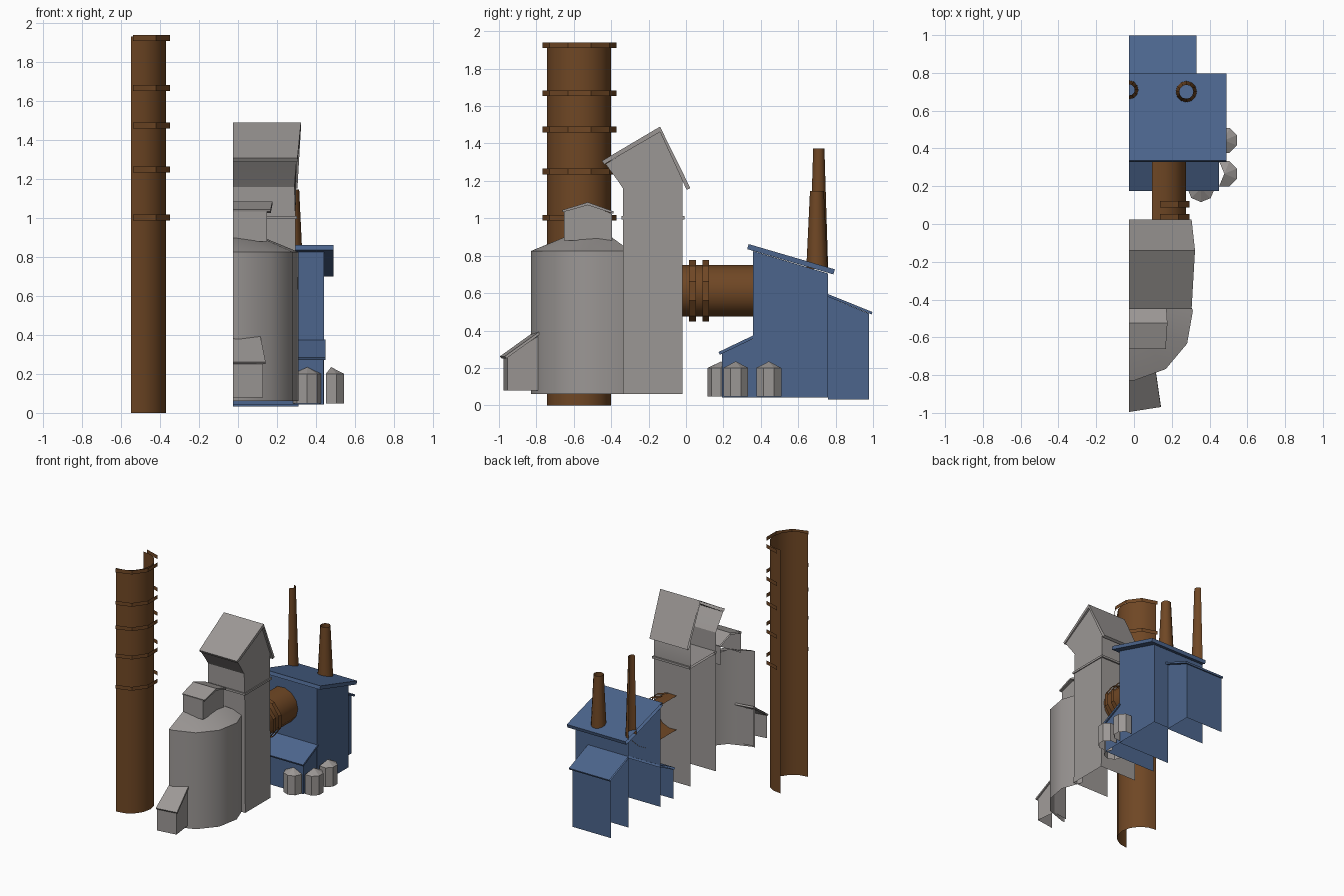
import bpy, bmesh, math
from mathutils import Vector

if "Cube" in bpy.data.objects:
    bpy.data.objects.remove(bpy.data.objects["Cube"])

CUT = -0.026  # the buildings are half shells, open on this plane


def material(name, rgb):
    m = bpy.data.materials.new(name)
    m.diffuse_color = (*rgb, 1)
    m.use_nodes = True
    m.node_tree.nodes["Principled BSDF"].inputs["Base Color"].default_value = m.diffuse_color
    return m


GREY = material("grey_concrete", (0.33, 0.31, 0.30))
BLUE = material("blue_panel", (0.072, 0.13, 0.265))
BROWN = material("rust_brown", (0.16, 0.063, 0.018))


def finish(name, verts, faces, mat, smooth=0):
    bm = bmesh.new()
    vs = [bm.verts.new(v) for v in verts]
    for f in faces:
        bm.faces.new([vs[i] for i in f])
    bmesh.ops.remove_doubles(bm, verts=bm.verts, dist=1e-5)
    bmesh.ops.recalc_face_normals(bm, faces=bm.faces)
    me = bpy.data.meshes.new(name)
    bm.to_mesh(me)
    bm.free()
    ob = bpy.data.objects.new(name, me)
    bpy.context.collection.objects.link(ob)
    me.materials.append(mat)
    if smooth:
        bpy.ops.object.select_all(action='DESELECT')
        ob.select_set(True)
        bpy.context.view_layer.objects.active = ob
        bpy.ops.object.shade_smooth_by_angle(angle=math.radians(smooth))
    return ob


def shell(name, pts, mat, closed=False, skew=0.0, smooth=0):
    """Outline of (y, z, x) points: one end face, plus strips back to the cut plane."""
    n = len(pts)
    verts = [(x, y, z) for y, z, x in pts] + [(CUT, y + skew, z) for y, z, x in pts]
    faces = [tuple(range(n))]
    for i in range(n if closed else n - 1):
        j = (i + 1) % n
        faces.append((i, j, n + j, n + i))
    return finish(name, verts, faces, mat, smooth)


def roof(name, path, t, mat, skew=0.0):
    """Slab of thickness t under a top line of (y, z, x) points."""
    def normal(a, b):
        d = Vector((b[0] - a[0], b[1] - a[1])).normalized()
        return Vector((d.y, -d.x)) * t
    low = []
    for i, p in enumerate(path):
        if 0 < i < len(path) - 1:
            o = Vector((0, -1.3 * t))
        else:
            o = normal(path[0], path[1]) if i == 0 else normal(path[-2], path[-1])
        low.append((p[0] + o.x, p[1] + o.y, p[2]))
    return shell(name, path + low[::-1], mat, True, skew)


def arc(a, b, n):
    return [a + (b - a) * i / n for i in range(n + 1)]


def turned(name, centre, rings, angles, mat, axis='z', smooth=0):
    """Open shell swept over angles; rings are (radius, distance along axis)."""
    verts, faces, m = [], [], len(angles)
    for r, h in rings:
        for a in angles:
            u = centre[0] + r * math.cos(math.radians(a))
            v = centre[1] + r * math.sin(math.radians(a))
            verts.append((u, v, h) if axis == 'z' else (u, h, v))
    for k in range(len(rings) - 1):
        for i in range(m - 1):
            q = [k * m + i, k * m + i + 1, (k + 1) * m + i + 1, (k + 1) * m + i]
            if rings[k + 1][0] == 0:
                q.pop()
            faces.append(q)
    return finish(name, verts, faces, mat, smooth)


HALF = arc(-90, 90, 5)

# Great stack: half tube with open bands
turned("tall_stack", (-0.541, -0.572), [(0.172, 0), (0.172, 1.932)],
       arc(-93, 93, 8), BROWN, smooth=40)
for i, z in enumerate((1.002, 1.25, 1.475, 1.668, 1.925)):
    turned(f"stack_band_{i}", (-0.538, -0.57), [(0.198, z - 0.015), (0.198, z + 0.015)],
           HALF, BROWN)

# Linking pipe with two bands
turned("link_pipe", (0.135, 0.612), [(0.14, -0.03), (0.14, 0.36)],
       arc(-106, 106, 8), BROWN, 'y', 40)
for i, y in enumerate((0.035, 0.105)):
    turned(f"pipe_band_{i}", (0.138, 0.612), [(0.165, y - 0.018), (0.165, y + 0.018)],
           HALF, BROWN, 'y')

# Round silo and cone top
turned("silo", (CUT, -0.49), [(0.339, 0.06), (0.339, 0.825), (0, 0.965)],
       [-90] + arc(-85, 35, 4), GREY, smooth=35)

# Dormer on the silo
shell("dormer", [(-0.652, 0.88, 0.149), (-0.652, 1.035, 0.149), (-0.525, 1.074, 0.149),
                 (-0.396, 1.025, 0.149), (-0.396, 0.88, 0.149)], GREY)
roof("dormer_roof", [(-0.662, 1.044, 0.168), (-0.525, 1.086, 0.177), (-0.385, 1.036, 0.168)],
     0.012, GREY)

# Square tower with flared neck and gabled top
shell("tower", [(-0.337, 0.06, 0.30), (-0.337, 1.0, 0.295), (-0.337, 1.16, 0.29),
                (-0.362, 1.197, 0.292), (-0.43, 1.29, 0.30), (-0.139, 1.468, 0.305),
                (-0.02, 1.215, 0.295), (-0.02, 1.0, 0.295), (-0.02, 0.06, 0.30)],
      GREY, smooth=30)
shell("tower_ledge", [(-0.346, 0.994, 0.302), (-0.346, 1.011, 0.302),
                      (-0.008, 1.011, 0.302), (-0.008, 0.994, 0.302)], GREY, True)
roof("tower_roof", [(-0.449, 1.307, 0.305), (-0.139, 1.49, 0.323), (0.023, 1.162, 0.305)],
     0.022, GREY)

# Lean-to shed at the front, slightly turned
shell("front_shed", [(-0.955, 0.078, 0.128), (-0.955, 0.265, 0.128), (-0.79, 0.37, 0.108),
                     (-0.79, 0.078, 0.108)], GREY, skew=-0.022)
roof("shed_roof", [(-0.969, 0.262, 0.142), (-0.785, 0.394, 0.115)], 0.014, GREY, skew=-0.026)

# Blue halls: (front y, front z, back y, back z, floor, wall x), then roof line and width
halls = {
    "main_hall": ((0.358, 0.825, 0.759, 0.705, 0.043, 0.441),
                  (0.335, 0.862, 0.796, 0.727, 0.489), 0.028),
    "rear_hall": ((0.759, 0.58, 0.979, 0.49, 0.032, 0.31),
                  (0.759, 0.595, 0.997, 0.499, 0.33), 0.014),
    "front_annex": ((0.193, 0.277, 0.358, 0.355, 0.043, 0.438),
                    (0.174, 0.285, 0.364, 0.376, 0.449), 0.016),
}
for name, (w, r, t) in halls.items():
    y0, z0, y1, z1, f, x = w
    shell(name, [(y0, f, x), (y0, z0, x), (y1, z1, x), (y1, f, x)], BLUE)
    roof(name + "_roof", [(r[0], r[1], r[4]), (r[2], r[3], r[4])], t, BLUE)

# Small tapered chimneys on the main hall
turned("short_chimney", (0.277, 0.70), [(0.057, 0.73), (0.037, 1.147)], arc(0, 360, 12),
       BROWN, smooth=40)
turned("mid_chimney", (CUT, 0.71), [(0.05, 0.73), (0.03, 1.372)], arc(-90, 90, 6),
       BROWN, smooth=40)

# Small eight-sided tanks, open on the wall side
for i, (x, y, turn) in enumerate(((0.478, 0.443, 0), (0.478, 0.266, 0), (0.355, 0.188, -68))):
    turned(f"tank_{i}", (x, y), [(0.072, 0.047), (0.072, 0.2), (0, 0.235)],
           arc(turn - 112.5, turn + 112.5, 5), GREY)
